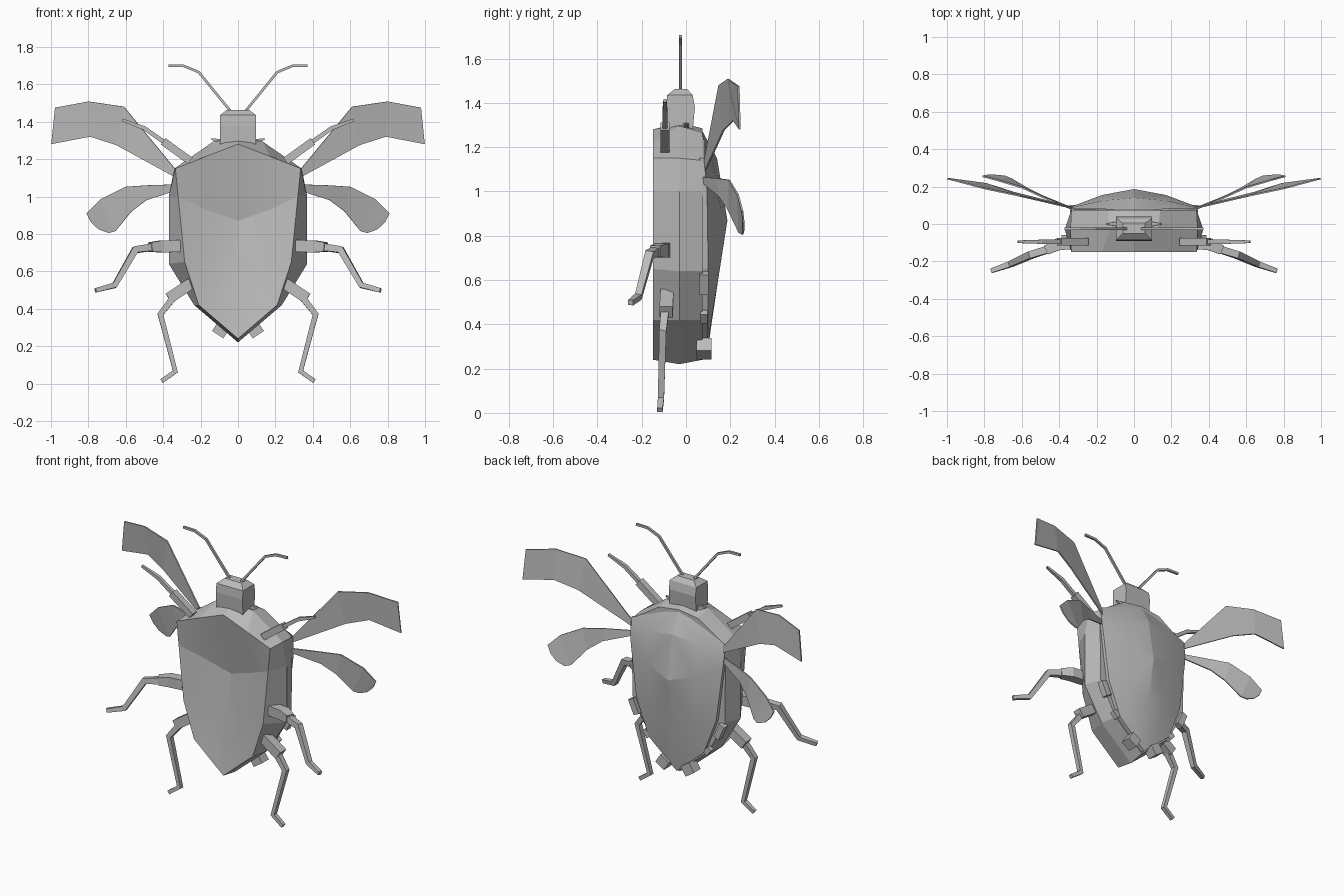
import bpy, bmesh
from mathutils import Vector

if "Cube" in bpy.data.objects:
    bpy.data.objects.remove(bpy.data.objects["Cube"])

grey = bpy.data.materials.new("chitin_grey")
grey.diffuse_color = (0.5, 0.5, 0.5, 1)
grey.use_nodes = True
grey.node_tree.nodes["Principled BSDF"].inputs["Base Color"].default_value = grey.diffuse_color


def build(name, verts, faces, smooth=None, thickness=0):
    """Make the right half, mirror it across x = 0 and weld the seam."""
    bm = bmesh.new()
    vs = [bm.verts.new(v) for v in verts]
    for f in faces:
        bm.faces.new([vs[i] for i in f])
    bmesh.ops.remove_doubles(bm, verts=bm.verts, dist=0.0005)
    copy = bmesh.ops.duplicate(bm, geom=bm.verts[:] + bm.edges[:] + bm.faces[:])["geom"]
    for g in copy:
        if isinstance(g, bmesh.types.BMVert):
            g.co.x = -g.co.x
    bmesh.ops.reverse_faces(bm, faces=[g for g in copy if isinstance(g, bmesh.types.BMFace)])
    bmesh.ops.remove_doubles(bm, verts=bm.verts, dist=0.0005)
    bmesh.ops.recalc_face_normals(bm, faces=bm.faces)
    me = bpy.data.meshes.new(name)
    bm.to_mesh(me)
    bm.free()
    me.materials.append(grey)
    ob = bpy.data.objects.new(name, me)
    bpy.context.collection.objects.link(ob)
    if thickness:
        mod = ob.modifiers.new("thickness", 'SOLIDIFY')
        mod.thickness = thickness
        mod.offset = 0
    if smooth:
        bpy.ops.object.select_all(action='DESELECT')
        ob.select_set(True)
        bpy.context.view_layer.objects.active = ob
        bpy.ops.object.shade_smooth_by_angle(angle=smooth)
    return ob


def grid(rows):
    """Quads between rows of equal length."""
    n = len(rows[0])
    verts = [p for r in rows for p in r]
    faces = [(r * n + c, r * n + c + 1, (r + 1) * n + c + 1, (r + 1) * n + c)
             for r in range(len(rows) - 1) for c in range(n - 1)]
    return verts, faces


def limb(name, pts, widths):
    """Square bar following a path, one half-width per point."""
    pts = [Vector(p) for p in pts]
    verts, faces = [], []
    for i, p in enumerate(pts):
        a = (p - pts[i - 1]).normalized() if i else Vector()
        b = (pts[i + 1] - p).normalized() if i < len(pts) - 1 else Vector()
        t = (a + b).normalized()
        u = t.cross(Vector((0, 1, 0))).normalized()
        v = u.cross(t)
        w = widths[i] if isinstance(widths, (list, tuple)) else widths
        verts += [p + (u * s + v * q) * w for s, q in ((-1, -1), (1, -1), (1, 1), (-1, 1))]
    for i in range(len(pts) - 1):
        for k in range(4):
            m = (k + 1) % 4
            faces.append((i * 4 + k, i * 4 + m, i * 4 + 4 + m, i * 4 + 4 + k))
    e = len(verts) - 4
    faces += [(3, 2, 1, 0), (e, e + 1, e + 2, e + 3)]
    return build(name, verts, faces)


# Body: side walls through three outlines, closed at the back
front = [(0, 1.28), (.17, 1.215), (.335, 1.15), (.32, 1.0), (.285, .65), (.21, .42), (0, .24)]
middle = [(0, 1.31), (.13, 1.295), (.34, 1.15), (.37, 1.0), (.37, .64), (.235, .42), (0, .22)]
back = [(0, 1.285), (.14, 1.265), (.335, 1.14), (.335, 1.0), (.33, .64), (.21, .42), (0, .24)]
rows = [[(x, y, z) for x, z in o] for y, o in ((-.15, front), (-.03, middle), (.075, back))]
verts, faces = grid(rows)
faces.append(tuple(range(14, 21)))
build("body", verts, faces)

# Belly: slightly hollow plate inside the front rim
belly = [
    [(0, 1.28, -.15), (.17, 1.215, -.15), (.335, 1.15, -.15)],
    [(0, .87, -.07), (.17, .93, -.095), (.32, 1.0, -.15)],
    [(0, .64, -.10), (.14, .64, -.115), (.285, .65, -.15)],
    [(0, .42, -.127), (.1, .42, -.132), (.21, .42, -.15)],
    [(0, .24, -.15)] * 3]
build("belly", *grid([[(x, y, z) for x, z, y in r] for r in belly]), smooth=0.2)

# Back shell: domed wing case with a cross crease and a short rim
shell = [
    [(0, 1.28, .07), (.17, 1.22, .08), (.335, 1.15, .08)],
    [(0, 1.15, .14), (.17, 1.12, .125), (.335, 1.08, .088)],
    [(0, .87, .187), (.17, .93, .155), (.33, 1.0, .095)],
    [(0, .6, .145), (.14, .62, .128), (.285, .65, .1)],
    [(0, .4, .115), (.1, .41, .112), (.195, .42, .1)],
    [(0, .25, .095)] * 3]
rows = [[(x, y, z) for x, z, y in r] + [(r[2][0], .06, r[2][1])] for r in shell]
build("back_shell", *grid(rows), smooth=0.2)

# Head: stacked half rings (z, half width, front y, back y)
rows = [[(0, a, z), (w, a, z), (w, b, z), (0, b, z)] for z, w, a, b in (
    (1.27, .095, -.085, .03), (1.38, .095, -.09, .04),
    (1.435, .095, -.085, .03), (1.463, .06, -.05, .005))]
verts, faces = grid(rows)
build("head", verts, faces + [(12, 13, 14, 15)])

# Collar spikes beside the neck
limb("collar_spike", [(.07, 0, 1.288), (.145, 0, 1.308)], [.018, .003])

# Antennae
limb("antenna", [(.035, -.025, 1.45), (.21, -.025, 1.665), (.29, -.025, 1.698),
                 (.372, -.025, 1.7)], .007)

# Legs: thick upper block and a bent thin lower part
limb("front_leg_upper", [(.255, -.095, 1.19), (.40, -.095, 1.295)], .021)
limb("front_leg_lower", [(.38, -.095, 1.28), (.50, -.095, 1.365), (.62, -.095, 1.41)],
     [.012, .011, .007])
limb("middle_leg_upper", [(.31, -.10, .735), (.41, -.11, .733), (.47, -.14, .73)],
     [.032, .032, .025])
limb("middle_leg_lower", [(.44, -.13, .732), (.55, -.165, .715), (.66, -.215, .525),
                          (.762, -.25, .498)], [.02, .019, .015, .012])
limb("hind_leg_upper", [(.25, -.085, .535), (.37, -.09, .455)], .03)
limb("hind_leg_lower", [(.31, -.09, .505), (.415, -.105, .37), (.335, -.113, .065),
                        (.408, -.118, .013)], [.02, .016, .014, .012])

# Plates along the rear edge of the abdomen
for i, (a, b) in enumerate((((.06, .27), (.12, .31)), ((.2, .415), (.235, .455)),
                            ((.285, .54), (.325, .63)))):
    limb("edge_plate_%d" % (i + 1), [(a[0], .082, a[1]), (b[0], .082, b[1])],
         (.034, .016, .02)[i])

# Fore wings: upper edge row and lower edge row
build("fore_wing", *grid([
    [(.33, .085, 1.14), (.61, .15, 1.48), (.80, .19, 1.508), (.978, .238, 1.475)],
    [(.33, .09, 1.10), (.65, .17, 1.275), (.79, .215, 1.32), (.998, .243, 1.28)]]),
    thickness=.008)

# Hind wings: fan-shaped tip
build("hind_wing", *grid([
    [(.32, .075, 1.065), (.48, .14, 1.06), (.60, .195, 1.052), (.735, .235, .985),
     (.81, .255, .91), (.785, .26, .862)],
    [(.32, .08, 1.035), (.49, .15, .98), (.57, .19, .92), (.655, .24, .815),
     (.69, .255, .805), (.745, .26, .825)]]),
    thickness=.008)
